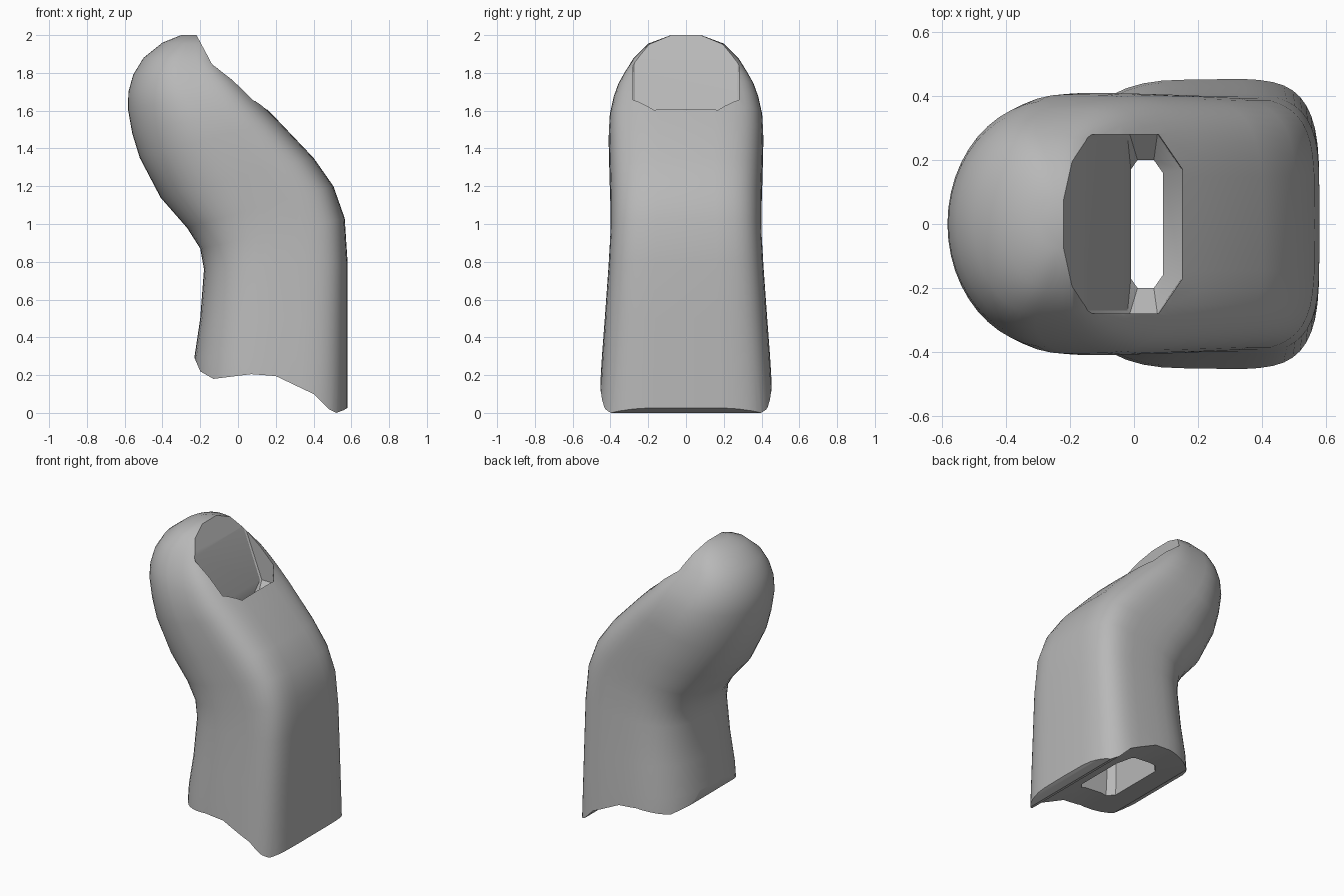
import bpy, bmesh
from math import cos, sin, pi

cube = bpy.data.objects.get("Cube")
if cube:
    bpy.data.objects.remove(cube, do_unlink=True)

grey = bpy.data.materials.new("plain grey")
grey.use_nodes = True
COLOR = (0.48, 0.48, 0.48, 1)
grey.diffuse_color = COLOR
grey.node_tree.nodes["Principled BSDF"].inputs["Base Color"].default_value = COLOR


def loft(name, rings):
    """Skin closed rings of equal length and cap both ends."""
    bm = bmesh.new()
    loops = [[bm.verts.new(p) for p in ring] for ring in rings]
    for a, b in zip(loops, loops[1:]):
        for i in range(len(a)):
            j = (i + 1) % len(a)
            bm.faces.new((a[i], a[j], b[j], b[i]))
    bm.faces.new(loops[0])
    bm.faces.new(loops[-1])
    bmesh.ops.recalc_face_normals(bm, faces=bm.faces)
    mesh = bpy.data.meshes.new(name)
    bm.to_mesh(mesh)
    bm.free()
    mesh.materials.append(grey)
    obj = bpy.data.objects.new(name, mesh)
    bpy.context.collection.objects.link(obj)
    return obj


def section(lx, lz, rx, rz, w, nl, nr, count=48):
    """Tilted rounded section, with its own squareness left and right."""
    ring = []
    for i in range(count):
        a = 2 * pi * i / count
        c, s = cos(a), sin(a)
        n = nr if c > 0 else nl
        u = abs(c) ** (2 / n) * (1 if c > 0 else -1)
        v = abs(s) ** (2 / n) * (1 if s > 0 else -1)
        t = (u + 1) / 2
        ring.append((lx + (rx - lx) * t, w * v, lz + (rz - lz) * t))
    return ring


def octagon(z, x0, x1, w, left_cut, right_cut):
    """Tunnel section with cut corners."""
    half = [(x0, w - left_cut), (x0 + left_cut * 0.7, w),
            (x1 - right_cut * 0.7, w), (x1, w - right_cut)]
    return [(x, y, z) for x, y in half] + [(x, -y, z) for x, y in reversed(half)]


# Bent sleeve: left x, z, right x, z, half width, squareness left and right
sleeve = loft("bent_sleeve", [section(*s) for s in (
    (-.25, -.10, .58, -.10, .47, 2.6, 4.4),
    (-.23, .30, .58, .30, .445, 2.6, 4.4),
    (-.20, .50, .58, .50, .43, 2.6, 4.4),
    (-.18, .76, .58, .80, .41, 2.6, 4.4),
    (-.20, .87, .565, 1.03, .40, 2.6, 4.3),
    (-.27, .98, .505, 1.20, .40, 2.5, 4.2),
    (-.41, 1.14, .40, 1.35, .405, 2.3, 4),
    (-.52, 1.35, .21, 1.55, .41, 2.1, 4),
    (-.56, 1.48, .13, 1.63, .405, 2, 4),
    (-.583, 1.61, .06, 1.70, .385, 2, 4.2),
    (-.58, 1.70, .00, 1.76, .36, 2, 4.5),
    (-.555, 1.79, -.06, 1.81, .325, 2, 5),
    (-.50, 1.88, -.11, 1.87, .28, 2, 5),
    (-.40, 1.96, -.14, 1.95, .20, 2, 4),
    (-.30, 2.00, -.18, 2.00, .08, 2, 2.5),
)])

# Tunnel from the slanted top opening down through the base
tunnel = loft("tunnel_cutter", [octagon(*s) for s in (
    (-.20, -.01, .34, .26, .06, .09),
    (1.20, -.01, .12, .20, .03, .04),
    (1.45, -.01, .09, .20, .03, .04),
    (1.53, -.02, .15, .28, .01, .11),
    (1.87, -.15, .16, .28, .01, .11),
    (2.15, -.30, .16, .28, .01, .11),
)])

# Wavy lower rim
rim = [(-.40, .36), (-.23, .29), (-.20, .22), (-.13, .18), (.07, .205), (.20, .195),
       (.40, .10), (.48, .02), (.52, 0), (.56, .015), (.70, .10), (.70, -.30), (-.40, -.30)]
base = loft("rim_cutter", [[(x, y, z) for x, z in rim] for y in (-.7, .7)])

bpy.context.view_layer.objects.active = sleeve
sleeve.select_set(True)
for cutter in (tunnel, base):
    mod = sleeve.modifiers.new(cutter.name, "BOOLEAN")
    mod.operation = "DIFFERENCE"
    mod.solver = "EXACT"
    mod.object = cutter
    bpy.ops.object.modifier_apply(modifier=mod.name)
    bpy.data.objects.remove(cutter, do_unlink=True)
bpy.ops.object.shade_smooth_by_angle(angle=0.5)
